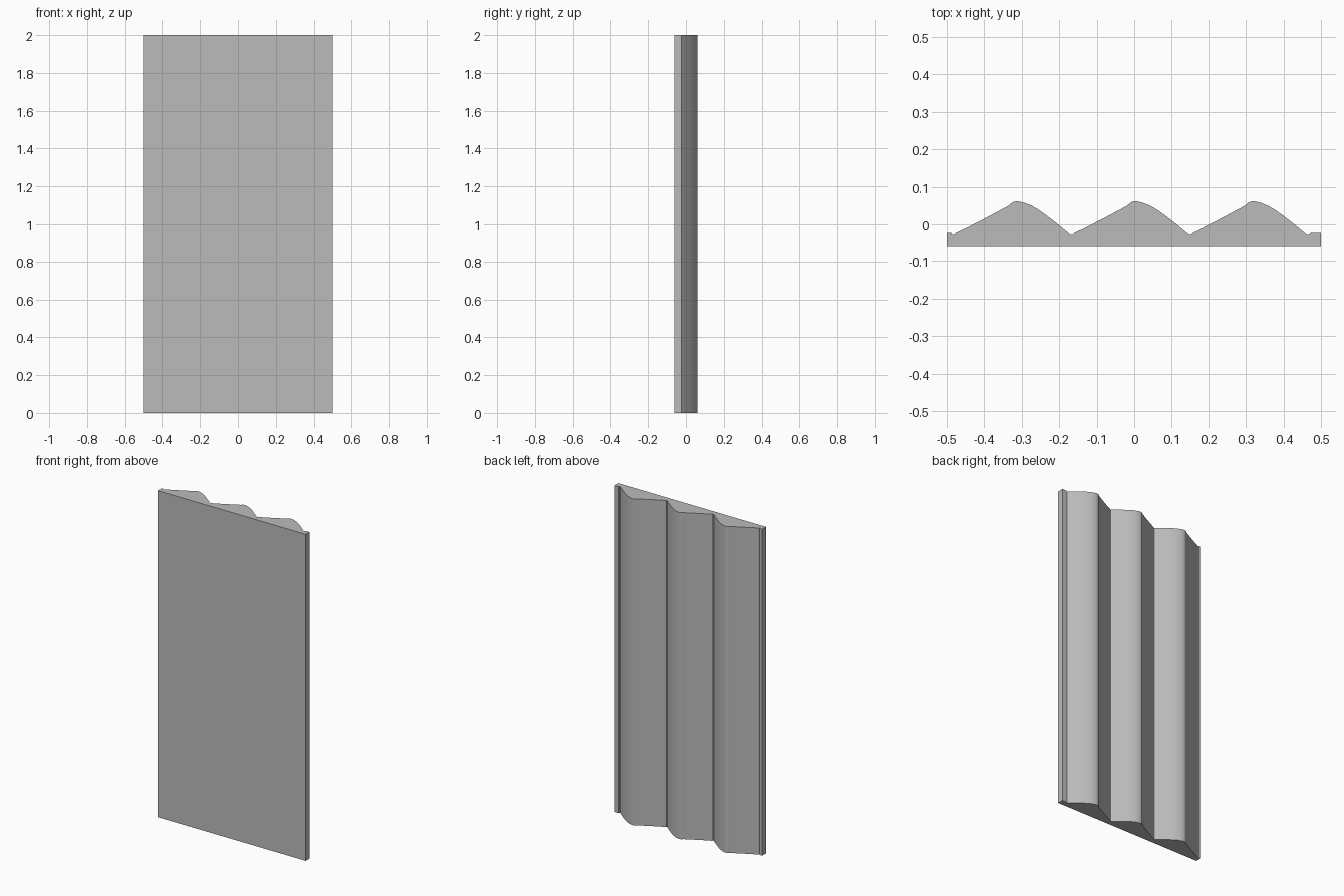
import bpy, bmesh, math

cube = bpy.data.objects.get("Cube")
if cube:
    bpy.data.objects.remove(cube, do_unlink=True)

HEIGHT = 2.0
HALF_W = 0.5
FRONT_Y = -0.06
EDGE_Y = -0.023
PITCH = 0.316
FIRST_GROOVE = -0.482

# Plain grey material
grey = bpy.data.materials.new("plain_grey")
grey.use_nodes = True
colour = (0.5, 0.5, 0.5, 1)
grey.diffuse_color = colour
grey.node_tree.nodes["Principled BSDF"].inputs["Base Color"].default_value = colour

# One groove and one asymmetric wave, measured from the groove centre
groove = [(-0.004, -0.028), (0.003, -0.028), (0.006, -0.023)]
wave = [(0.034, -0.010), (0.09, 0.019), (0.146, 0.049), (0.152, 0.054),
        (0.158, 0.059), (0.166, 0.061), (0.174, 0.061), (0.19, 0.057),
        (0.208, 0.05), (0.23, 0.037), (0.252, 0.021), (0.274, 0.004),
        (0.292, -0.011), (0.308, -0.024)]

# Cross-section: flat front, three waves at the back, flat margins
profile = [(-HALF_W, FRONT_Y), (-HALF_W, EDGE_Y), (FIRST_GROOVE - 0.006, EDGE_Y)]
for i in range(3):
    x0 = FIRST_GROOVE + i * PITCH
    profile += [(x0 + x, y) for x, y in groove + wave]
x0 = FIRST_GROOVE + 3 * PITCH
profile += [(x0 + x, y) for x, y in groove]
profile += [(HALF_W, EDGE_Y), (HALF_W, FRONT_Y)]

# Extrude the cross-section to the full height
bm = bmesh.new()
base = bm.faces.new([bm.verts.new((x, y, 0)) for x, y in profile])
result = bmesh.ops.extrude_face_region(bm, geom=[base], use_keep_orig=True)
top = [v for v in result["geom"] if isinstance(v, bmesh.types.BMVert)]
bmesh.ops.translate(bm, verts=top, vec=(0, 0, HEIGHT))
bmesh.ops.recalc_face_normals(bm, faces=bm.faces)

mesh = bpy.data.meshes.new("wave_panel")
bm.to_mesh(mesh)
bm.free()
mesh.materials.append(grey)
panel = bpy.data.objects.new("wave_panel", mesh)
bpy.context.collection.objects.link(panel)

# Smooth crests, crisp grooves and ends
bpy.ops.object.select_all(action="DESELECT")
panel.select_set(True)
bpy.context.view_layer.objects.active = panel
bpy.ops.object.shade_smooth_by_angle(angle=math.radians(30))
